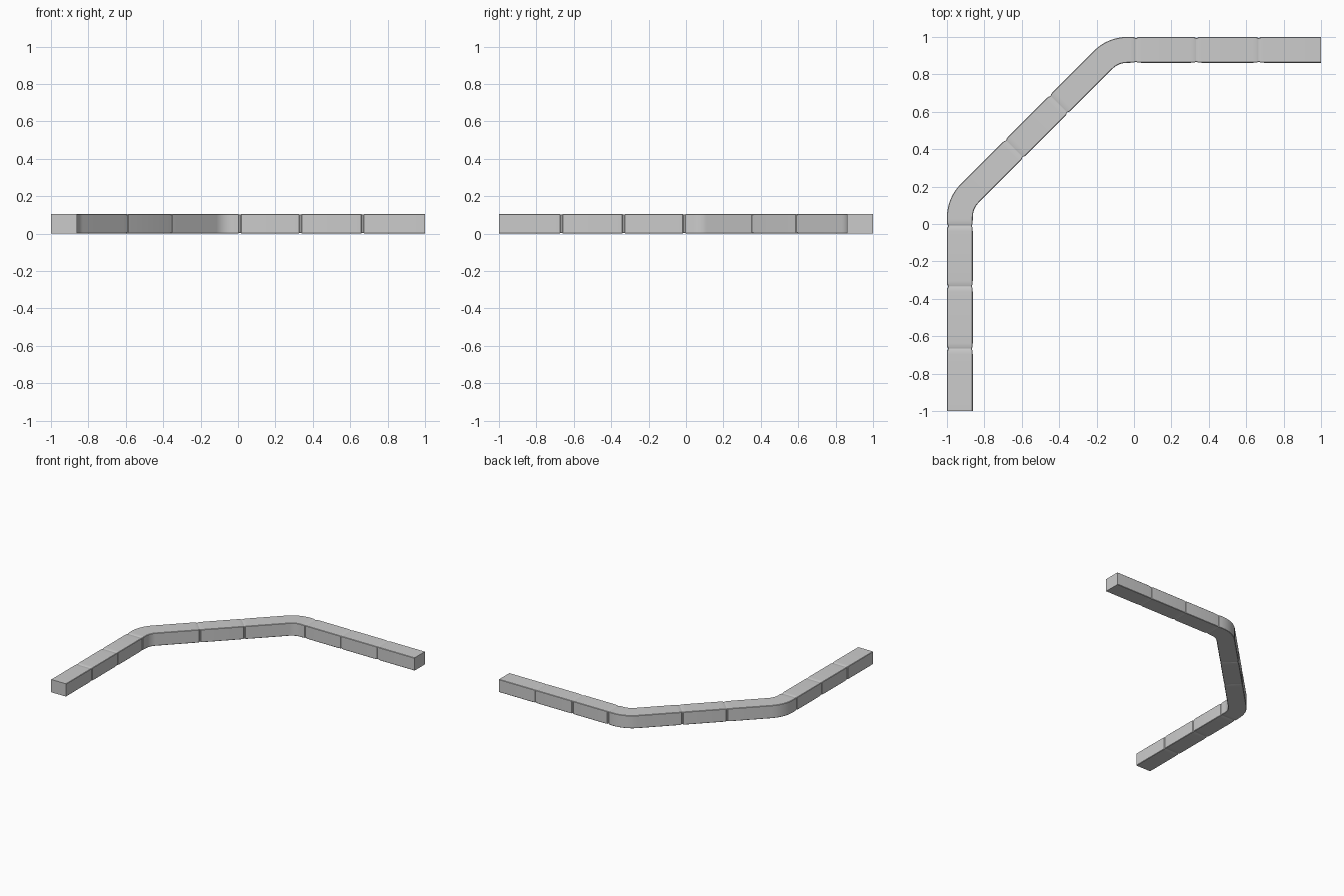
import bpy, bmesh
from math import sin, cos, pi, tan
from mathutils import Vector

if "Cube" in bpy.data.objects:
    bpy.data.objects.remove(bpy.data.objects["Cube"])

W, H = 0.138, 0.105          # kerb width and height
R = 0.25                     # outer bend radius
T = R * tan(pi / 8)          # tangent length of each 45 degree bend
CORNERS = [Vector((-1, 0.14)), Vector((-0.14, 1))]
DIRS = [Vector((0, 1)), Vector((1, 1)).normalized(), Vector((1, 0))]
stations = []                # (outer edge point, travel direction, inset)


def straight(a, b, d, joints):
    """Panels between a and b, with shallow narrow grooves at the joints."""
    stations.append((a, d, 0))
    for j in joints:
        p = a + d * j
        for off, inset in ((-0.03, 0), (-0.008, 0.0015), (-0.004, 0.005),
                           (0.004, 0.005), (0.008, 0.0015), (0.03, 0)):
            stations.append((p + d * off, d, inset))
    stations.append((b, d, 0))


def bend(corner, angle):
    """Rounded 45 degree turn to the right, starting at heading angle."""
    d = Vector((cos(angle), sin(angle)))
    centre = corner - d * T + Vector((d.y, -d.x)) * R
    for i in range(1, 8):
        t = angle - i * pi / 32
        h = Vector((cos(t), sin(t)))
        stations.append((centre + Vector((-h.y, h.x)) * R, h, 0))


def section(p, d, inset):
    """Softly chamfered rectangular cross-section."""
    n = Vector((d.y, -d.x))
    c = 0.003
    a, b, lo, hi = inset, W - inset, inset * 0.6, H - inset * 0.6
    prof = [(a + c, lo), (b - c, lo), (b, lo + c), (b, hi - c),
            (b - c, hi), (a + c, hi), (a, hi - c), (a, lo + c)]
    return [(*(p + n * u), z) for u, z in prof]


# Three straight runs and two bends
diag = (CORNERS[1] - CORNERS[0]).length - 2 * T
straight(Vector((-1, -1)), CORNERS[0] - DIRS[0] * T, DIRS[0], [1 / 3, 2 / 3, 0.99])
bend(CORNERS[0], pi / 2)
a = CORNERS[0] + DIRS[1] * T
straight(a, a + DIRS[1] * diag, DIRS[1], [diag / 3, diag * 2 / 3])
bend(CORNERS[1], pi / 4)
a = CORNERS[1] + DIRS[2] * T
straight(a, Vector((1, 1)), DIRS[2], [0.01 - a.x, 1 / 3 - a.x, 2 / 3 - a.x])

# Sweep the section along the stations
bm = bmesh.new()
rings = [[bm.verts.new(v) for v in section(*s)] for s in stations]
for r, q in zip(rings, rings[1:]):
    for i in range(8):
        j = (i + 1) % 8
        bm.faces.new((r[i], r[j], q[j], q[i]))
bm.faces.new(rings[0])
bm.faces.new(rings[-1])
bmesh.ops.recalc_face_normals(bm, faces=bm.faces)
mesh = bpy.data.meshes.new("kerb_wall")
bm.to_mesh(mesh)
bm.free()
obj = bpy.data.objects.new("kerb_wall", mesh)
bpy.context.collection.objects.link(obj)
bpy.context.view_layer.objects.active = obj
obj.select_set(True)
bpy.ops.object.shade_smooth_by_angle(angle=0.5)
